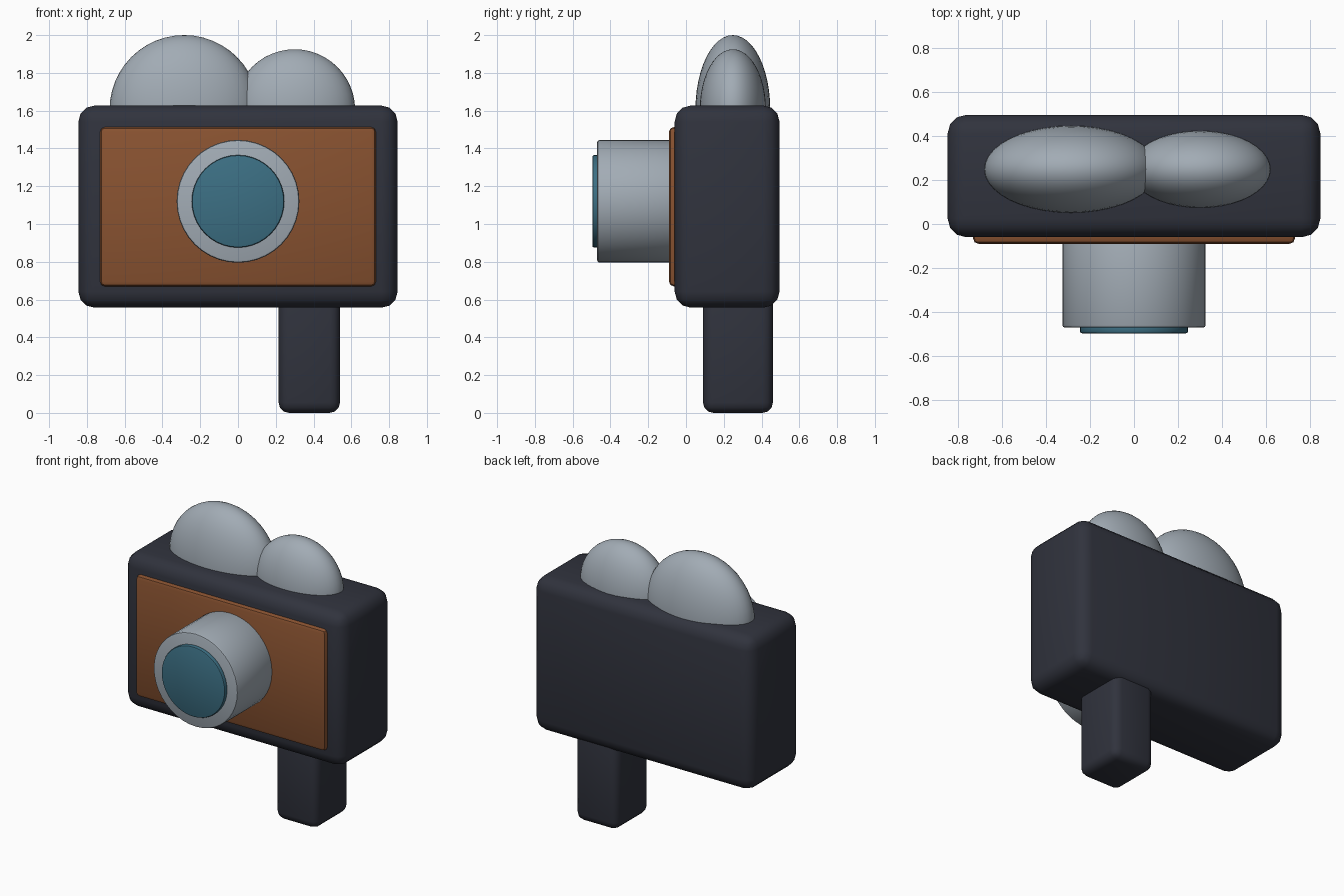
import bpy
import math

if "Cube" in bpy.data.objects:
    bpy.data.objects.remove(bpy.data.objects["Cube"])

def material(name, color):
    m = bpy.data.materials.new(name)
    m.diffuse_color = (*color, 1)
    m.use_nodes = True
    m.node_tree.nodes["Principled BSDF"].inputs["Base Color"].default_value = m.diffuse_color
    return m

DARK = material("dark_shell", (0.03, 0.033, 0.047))
BROWN = material("brown_leather", (0.25, 0.085, 0.03))
GREY = material("light_metal", (0.36, 0.41, 0.46))
TEAL = material("teal_glass", (0.045, 0.16, 0.23))

def finish(name, mat, bevel=0, segments=3):
    ob = bpy.context.object
    ob.name = name
    ob.data.materials.append(mat)
    bpy.ops.object.transform_apply(location=False, rotation=True, scale=True)
    if bevel:
        mod = ob.modifiers.new("Bevel", 'BEVEL')
        mod.width, mod.segments = bevel, segments
        mod.limit_method = 'ANGLE'
        mod.angle_limit = math.radians(40)
        bpy.ops.object.modifier_apply(modifier="Bevel")
    bpy.ops.object.shade_smooth_by_angle(angle=math.radians(35))
    return ob

def box(name, lo, hi, mat, bevel, segments=3):
    bpy.ops.mesh.primitive_cube_add(size=1, location=[(a + b) / 2 for a, b in zip(lo, hi)])
    bpy.context.object.scale = [b - a for a, b in zip(lo, hi)]
    finish(name, mat, bevel, segments)

def disc(name, radius, y0, y1, mat, bevel):
    bpy.ops.mesh.primitive_cylinder_add(vertices=40, radius=radius, depth=y1 - y0,
                                        location=(0, (y0 + y1) / 2, 1.12),
                                        rotation=(math.pi / 2, 0, 0))
    finish(name, mat, bevel, 2)

def reel(name, x, radius, depth):
    bpy.ops.mesh.primitive_uv_sphere_add(segments=40, ring_count=24, radius=1,
                                         location=(x, 0.248, 1.605))
    bpy.context.object.scale = (radius, depth, radius)
    finish(name, GREY)

# Body, leather front and handle
box("camera_body", (-0.845, -0.06, 0.557), (0.845, 0.495, 1.627), DARK, 0.085)
box("front_panel", (-0.73, -0.09, 0.67), (0.73, 0.0, 1.513), BROWN, 0.025, 2)
box("handle", (0.215, 0.09, 0.0), (0.54, 0.46, 0.70), DARK, 0.055)

# Lens barrel and glass
disc("lens_barrel", 0.325, -0.47, -0.05, GREY, 0.012)
disc("lens_glass", 0.245, -0.496, -0.455, TEAL, 0.01)

# Film reels half sunk into the top
reel("large_film_reel", -0.285, 0.395, 0.198)
reel("small_film_reel", 0.30, 0.32, 0.175)
